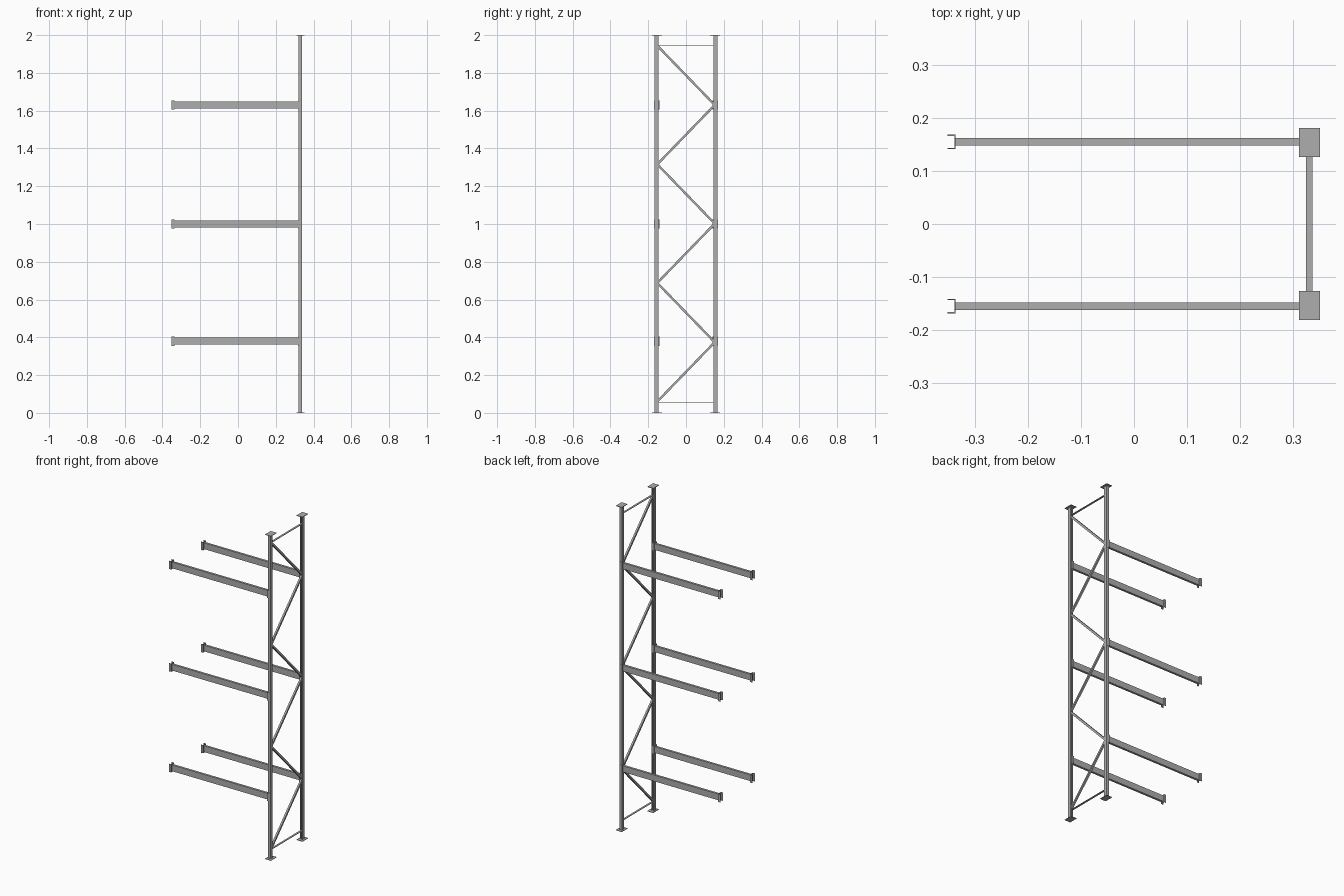
import bpy, math
from mathutils import Vector

if "Cube" in bpy.data.objects:
    bpy.data.objects.remove(bpy.data.objects["Cube"], do_unlink=True)

steel = bpy.data.materials.new("grey_steel")
steel.use_nodes = True
colour = (0.42, 0.42, 0.42, 1)
steel.diffuse_color = colour
steel.node_tree.nodes["Principled BSDF"].inputs["Base Color"].default_value = colour

POST_X, POST_Y = 0.329, 0.155
HALF_W, HALF_D = 0.009, 0.0105
WALL = 0.002


def make(name, verts, faces):
    mesh = bpy.data.meshes.new(name)
    mesh.from_pydata(verts, [], faces)
    mesh.materials.append(steel)
    obj = bpy.data.objects.new(name, mesh)
    bpy.context.collection.objects.link(obj)
    return obj


def box(name, lo, hi):
    size = Vector(hi) - Vector(lo)
    bpy.ops.mesh.primitive_cube_add(size=1, location=(Vector(lo) + Vector(hi)) / 2)
    obj = bpy.context.object
    obj.name = name
    obj.scale = size
    obj.data.materials.append(steel)
    return obj


def channel(name, outline, z0, z1):
    """Extrude an open outline upward and thicken it into folded sheet."""
    n = len(outline)
    verts = [(x, y, z) for z in (z0, z1) for x, y in outline]
    faces = [(i, i + 1, n + i + 1, n + i) for i in range(n - 1)]
    obj = make(name, verts, faces)
    solid = obj.modifiers.new("sheet", "SOLIDIFY")
    solid.thickness = WALL
    solid.offset = 0
    solid.use_even_offset = True
    return obj


def brace(name, y0, z0, y1, z1, width, thick):
    """Bar in the frame plane between two points."""
    length = math.hypot(y1 - y0, z1 - z0)
    obj = box(name, (0, 0, 0), (width, length, thick))
    obj.location = (POST_X + 0.002, (y0 + y1) / 2, (z0 + z1) / 2)
    obj.rotation_euler.x = math.atan2(z1 - z0, y1 - y0)
    return obj


for side, label in ((-1, "front"), (1, "back")):
    y = side * POST_Y
    # Upright: channel with lips, open toward the middle of the frame
    w, d = HALF_W - WALL / 2, HALF_D - WALL / 2
    profile = [(-w * 0.5, -d), (-w, -d), (-w, d), (w, d), (w, -d), (w * 0.5, -d)]
    channel(label + "_post", [(POST_X + px, y + side * py) for px, py in profile], 0.002, 1.998)

    # Flat plates at the foot and the head
    py = side * 0.1535
    for plate, z in (("foot", 0), ("head", 1.997)):
        box(f"{label}_{plate}_plate", (0.311, py - 0.0275, z), (0.351, py + 0.0275, z + 0.003))

    # Beams with folded end connectors
    for level, z in enumerate((0.38, 1.0, 1.63), 1):
        box(f"{label}_beam_{level}", (-0.338, y - 0.007, z - 0.019), (0.318, y + 0.007, z + 0.019))
        for end, root, tip in (("right", -0.338, -0.352), ("left", 0.318, 0.332)):
            outline = [(tip, y - 0.0125), (root, y - 0.0125), (root, y + 0.0125), (tip, y + 0.0125)]
            channel(f"{label}_beam_{level}_{end}_connector", outline, z - 0.025, z + 0.025)

# Zigzag bracing between the posts
for i in range(6):
    s = -1 if i % 2 == 0 else 1
    z = 0.06 + i * 0.314
    brace(f"diagonal_brace_{i + 1}", s * 0.152, z, -s * 0.152, z + 0.314, 0.011, 0.012)

# Flat ties at the bottom and the top
for name, z in (("bottom_tie", 0.056), ("top_tie", 1.946)):
    brace(name, -0.15, z, 0.15, z, 0.012, 0.003)
